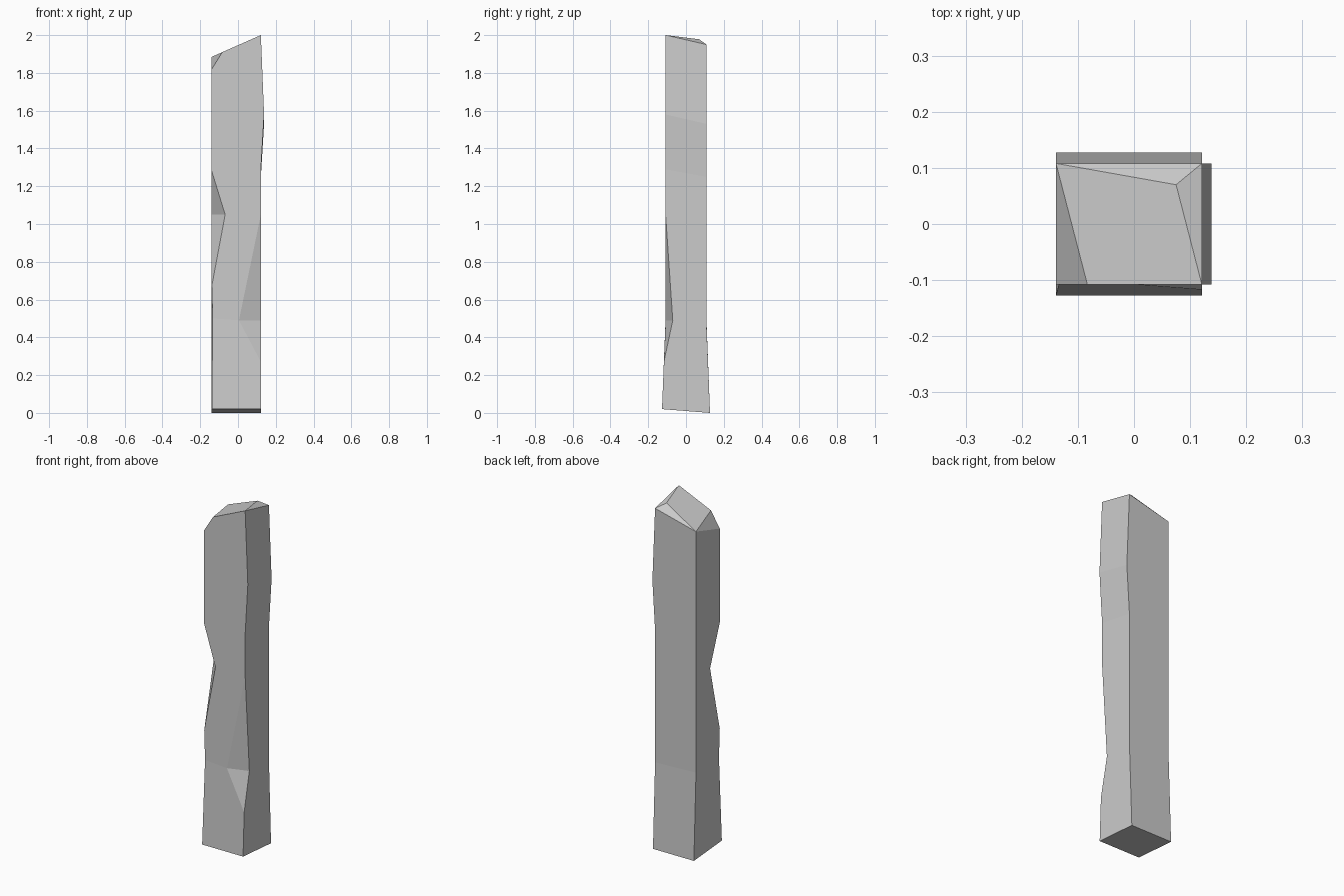
import bpy, bmesh

if "Cube" in bpy.data.objects:
    bpy.data.objects.remove(bpy.data.objects["Cube"])

F, B = -0.108, 0.108      # front and back planes
L, R = -0.139, 0.121      # left and right planes
BULGE = 0.138             # right side bulge

# Corner points of the weathered post, by edge, from bottom to top
P = {
    # front left edge, with a notch and a chipped top
    "fl0": (L, -0.127, 0.02), "fl_mid": (-0.134, F, 0.5), "fl_a": (L, F, 0.67),
    "notch_f": (-0.068, F, 1.05), "notch_l": (L, -0.02, 1.05),
    "fl_b": (L, F, 1.28), "fl_top": (L, F, 1.82), "fl_chip": (-0.083, F, 1.91),
    # front right edge, with a long chip
    "fr0": (R, -0.127, 0.02), "fr_a": (R, -0.117, 0.27),
    "chip_f": (0.005, F, 0.49), "chip_r": (R, -0.07, 0.49),
    "fr_b": (R, F, 1.05), "fr_c": (R, F, 1.29), "fr_bulge": (BULGE, F, 1.58),
    "fr_top": (R, F, 2.0),
    # back right edge
    "br0": (R, 0.127, 0), "br_mid": (R, B, 0.49), "br_c": (R, B, 1.25),
    "br_bulge": (BULGE, B, 1.53), "br_top": (R, B, 1.95),
    "crown": (0.075, 0.07, 1.978),
    # back left edge
    "bl0": (L, 0.127, 0), "bl_mid": (L, B, 0.5), "bl_top": (L, B, 1.885),
}

FACES = [
    # front
    "fl0 fr0 fr_a chip_f fl_mid",
    "fl_mid chip_f fr_b fr_c fr_bulge fr_top fl_chip fl_top fl_b notch_f fl_a",
    # right
    "fr0 br0 br_mid chip_r fr_a", "chip_r br_mid br_c fr_c fr_b",
    "fr_c br_c br_bulge fr_bulge", "fr_bulge br_bulge br_top fr_top",
    # back
    "br0 bl0 bl_mid br_mid", "br_mid bl_mid bl_top br_top br_bulge br_c",
    # left
    "bl0 fl0 fl_mid bl_mid", "bl_mid fl_mid fl_a",
    "bl_mid fl_a notch_l fl_b fl_top bl_top",
    # edge notch and edge chip
    "fl_a notch_f notch_l", "notch_l notch_f fl_b",
    "fr_a chip_r chip_f", "chip_f chip_r fr_b",
    # broken top and base
    "fl_top fl_chip bl_top", "fl_chip fr_top crown bl_top",
    "crown br_top bl_top", "fr_top br_top crown",
    "fl0 bl0 br0 fr0",
]

bm = bmesh.new()
verts = {name: bm.verts.new(co) for name, co in P.items()}
for names in FACES:
    bm.faces.new([verts[n] for n in names.split()])
bmesh.ops.recalc_face_normals(bm, faces=bm.faces[:])

mesh = bpy.data.meshes.new("weathered_post")
bm.to_mesh(mesh)
bm.free()
post = bpy.data.objects.new("weathered_post", mesh)
bpy.context.collection.objects.link(post)
